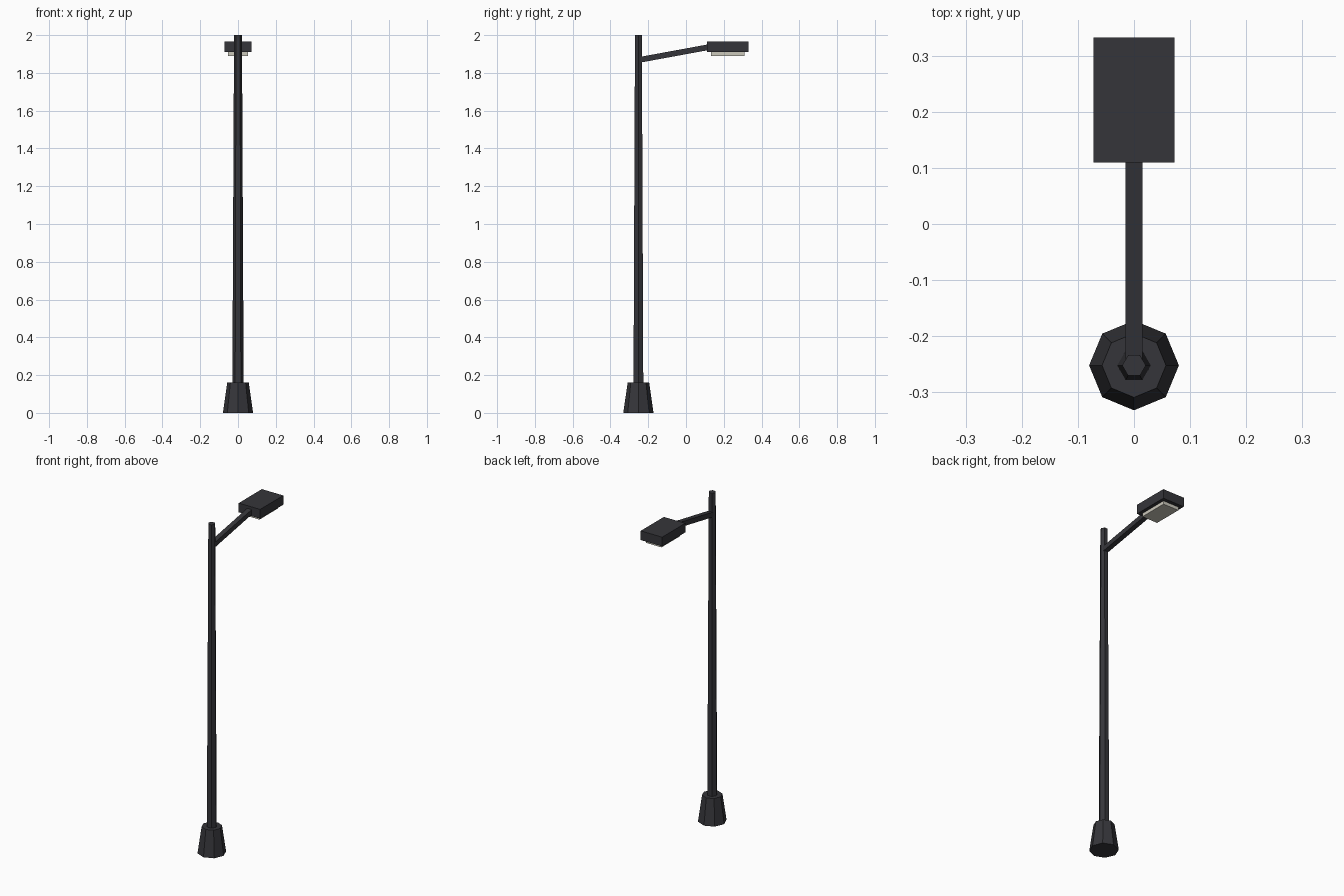
import bpy, bmesh, math
from mathutils import Vector

if "Cube" in bpy.data.objects:
    bpy.data.objects.remove(bpy.data.objects["Cube"])

POLE_Y = -0.252


def material(name, color):
    m = bpy.data.materials.new(name)
    m.diffuse_color = color
    m.use_nodes = True
    m.node_tree.nodes["Principled BSDF"].inputs["Base Color"].default_value = m.diffuse_color
    return m


dark = material("dark_metal", (0.036, 0.036, 0.042, 1))
pale = material("lamp_glass", (0.6, 0.58, 0.5, 1))


def add_object(name, bm, mat):
    mesh = bpy.data.meshes.new(name)
    bm.to_mesh(mesh)
    bm.free()
    mesh.materials.append(mat)
    obj = bpy.data.objects.new(name, mesh)
    bpy.context.collection.objects.link(obj)
    return obj


def tapered(name, sides, r_bottom, r_top, z0, z1, mat):
    """Flat-sided tapered column with a corner on the x axis."""
    bm = bmesh.new()
    rings = [[bm.verts.new((r * math.cos(math.tau * i / sides),
                            POLE_Y + r * math.sin(math.tau * i / sides), z))
              for i in range(sides)]
             for r, z in ((r_bottom, z0), (r_top, z1))]
    lower, upper = rings
    for i in range(sides):
        j = (i + 1) % sides
        bm.faces.new((lower[i], lower[j], upper[j], upper[i]))
    bm.faces.new(lower[::-1])
    bm.faces.new(upper)
    return add_object(name, bm, mat)


def box(name, lo, hi, mat):
    lo, hi = Vector(lo), Vector(hi)
    bm = bmesh.new()
    bmesh.ops.create_cube(bm, size=1)
    bmesh.ops.scale(bm, vec=hi - lo, verts=bm.verts)
    bmesh.ops.translate(bm, vec=(lo + hi) / 2, verts=bm.verts)
    return add_object(name, bm, mat)


# Octagonal foot and six-sided pole
tapered("base", 8, 0.08, 0.057, 0.0, 0.16, dark)
tapered("pole", 6, 0.03, 0.021, 0.14, 2.0, dark)

# Square arm rising from the pole to the lamp head
start, end = Vector((0, POLE_Y, 1.868)), Vector((0, 0.13, 1.938))
arm = box("arm", (-0.015, -0.015, 0), (0.015, 0.015, (end - start).length), dark)
arm.location = start
arm.rotation_euler = (-math.atan2(end.y - start.y, end.z - start.z), 0, 0)

# Lamp head with the glass panel beneath
box("lamp_head", (-0.072, 0.11, 1.91), (0.072, 0.332, 1.966), dark)
box("lamp_glass", (-0.052, 0.132, 1.89), (0.052, 0.31, 1.915), pale)
